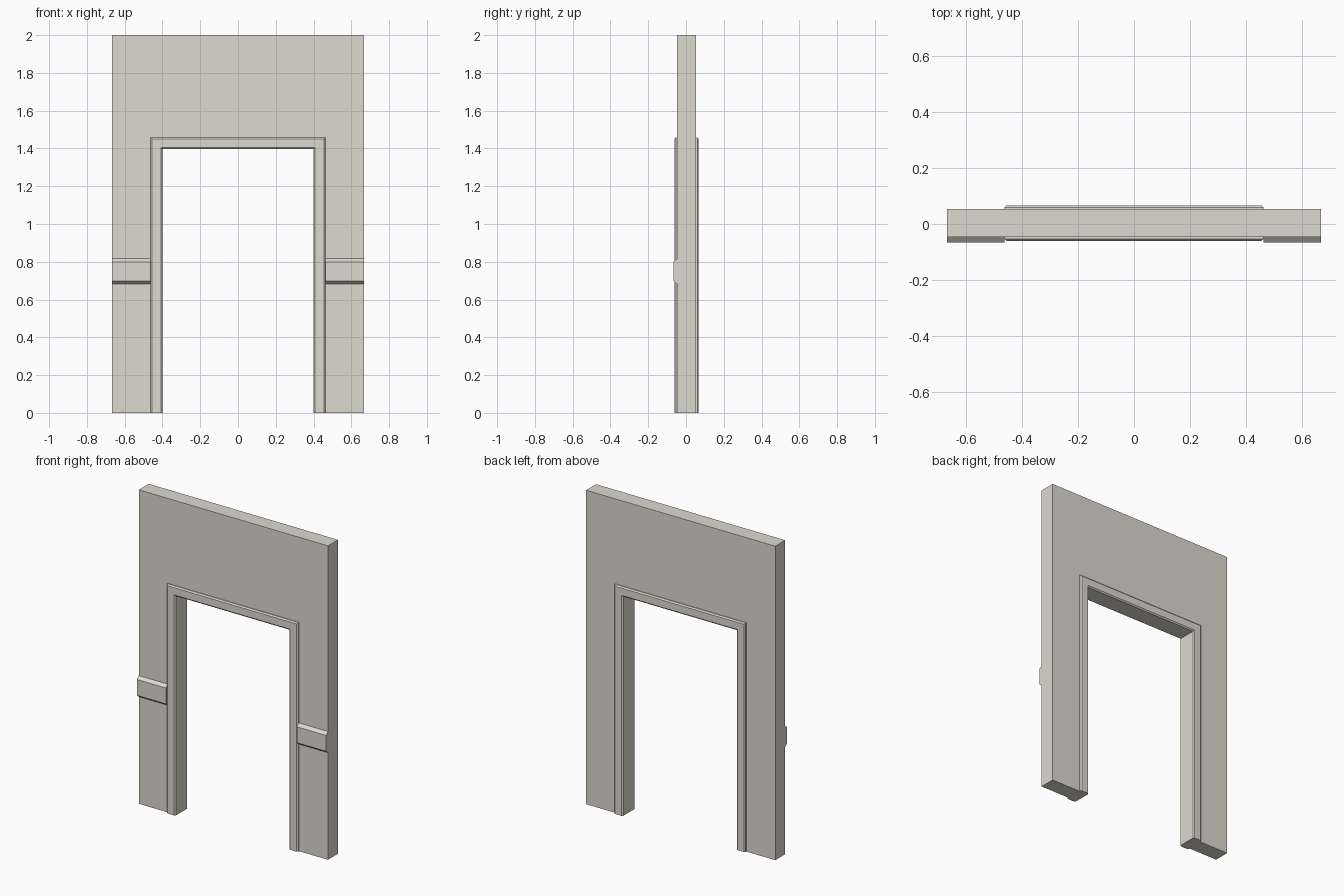
import bpy, bmesh

if "Cube" in bpy.data.objects:
    bpy.data.objects.remove(bpy.data.objects["Cube"])

HALF_W, HEIGHT = 0.6667, 2.0        # wall
DOOR_W, DOOR_H = 0.4, 1.397         # opening (half width, height)
FRONT, BACK = -0.0467, 0.0533       # wall faces
TRIM, CHAMFER = 0.062, 0.008        # trim width and edge chamfer

# Warm off-white plaster
plaster = bpy.data.materials.new("plaster")
plaster.diffuse_color = (0.72, 0.70, 0.62, 1)
plaster.use_nodes = True
plaster.node_tree.nodes["Principled BSDF"].inputs["Base Color"].default_value = plaster.diffuse_color


def make_object(name, bm):
    bmesh.ops.recalc_face_normals(bm, faces=bm.faces)
    mesh = bpy.data.meshes.new(name)
    bm.to_mesh(mesh)
    bm.free()
    mesh.materials.append(plaster)
    obj = bpy.data.objects.new(name, mesh)
    bpy.context.collection.objects.link(obj)
    return obj


def loft(name, rings):
    """Skin matching closed rings and cap both ends."""
    bm = bmesh.new()
    loops = [[bm.verts.new(p) for p in ring] for ring in rings]
    n = len(loops[0])
    for a, b in zip(loops, loops[1:]):
        for i in range(n):
            j = (i + 1) % n
            bm.faces.new((a[i], a[j], b[j], b[i]))
    bm.faces.new(loops[0])
    bm.faces.new(loops[-1])
    return make_object(name, bm)


# Wall with a doorway cut from its lower edge
outline = [(-HALF_W, 0), (-HALF_W, HEIGHT), (HALF_W, HEIGHT), (HALF_W, 0),
           (DOOR_W, 0), (DOOR_W, DOOR_H), (-DOOR_W, DOOR_H), (-DOOR_W, 0)]
loft("wall", [[(x, y, z) for x, z in outline] for y in (FRONT, BACK)])

# Mitred, chamfered door trim on both faces: (offset from opening, depth)
profile = [(0, 0), (0, 0.0063), (CHAMFER, 0.0133),
           (TRIM - CHAMFER, 0.0133), (TRIM, 0.0063), (TRIM, 0)]
for name, face, out in (("front_trim", FRONT, -1), ("back_trim", BACK, 1)):
    rings = []
    for side, top in ((-1, 0), (-1, 1), (1, 1), (1, 0)):
        rings.append([(side * (DOOR_W + d), face + out * h, top * (DOOR_H + d))
                      for d, h in profile])
    loft(name, rings)

# Chamfered chair rail on the front, either side of the door
rail = [(FRONT, 0.682), (FRONT - 0.02, 0.699), (FRONT - 0.02, 0.80), (FRONT, 0.817)]
for name, side in (("left_rail", -1), ("right_rail", 1)):
    loft(name, [[(side * x, y, z) for y, z in rail]
                for x in (DOOR_W + TRIM, HALF_W)])
